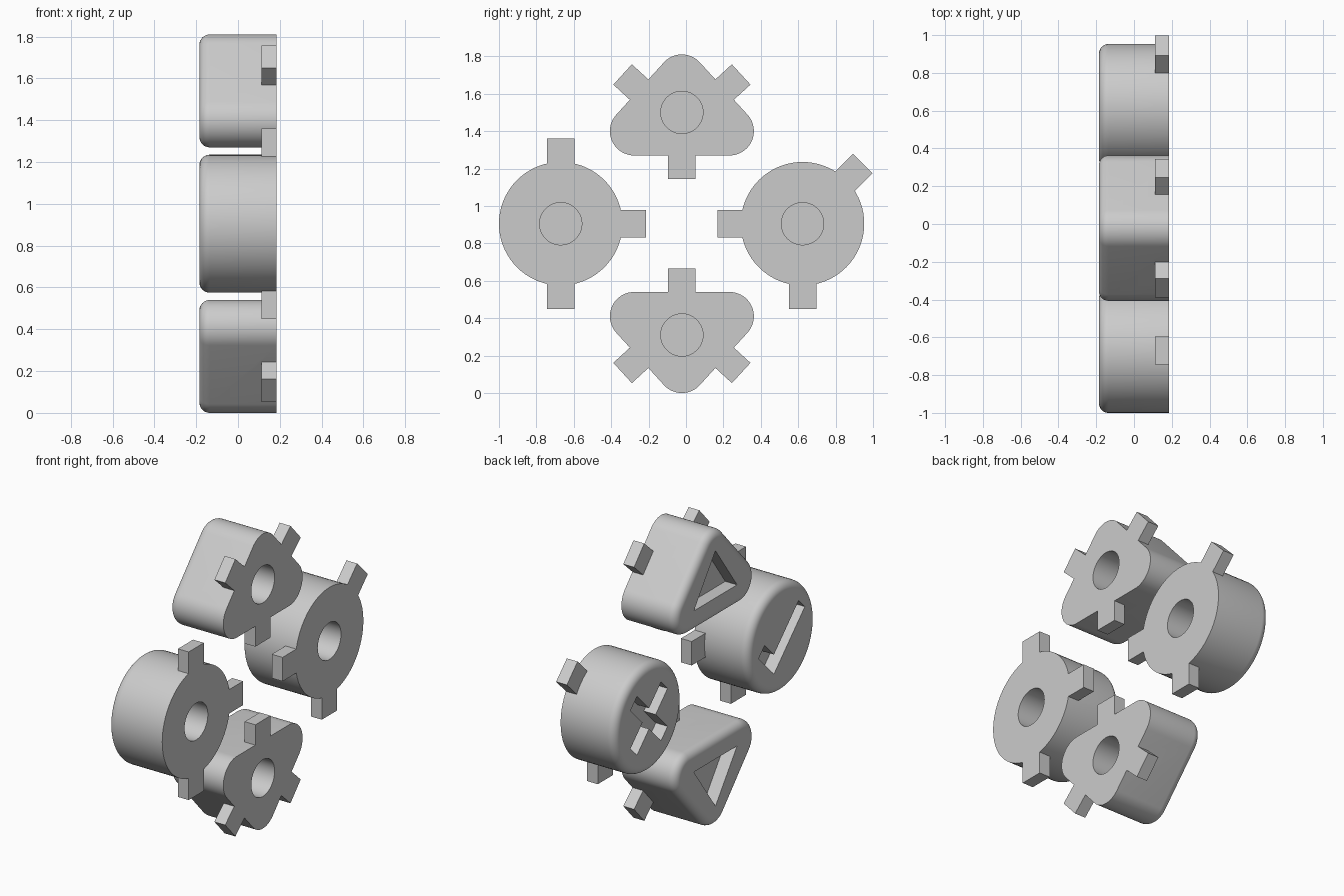
import bpy
import bmesh
from math import sin, cos, pi, atan2, radians

cube = bpy.data.objects.get("Cube")
if cube:
    bpy.data.objects.remove(cube, do_unlink=True)

BACK, FACE = 0.185, -0.185      # flat rear and engraved face, along x
BEVEL = 0.05
TAB_W, TAB_X = 0.147, 0.112
HOLE_R, HOLE_DEPTH = 0.113, 0.25
ENGRAVE = 0.08

grey = bpy.data.materials.new("plain grey")
grey.use_nodes = True
grey.diffuse_color = (0.6, 0.6, 0.6, 1)
grey.node_tree.nodes["Principled BSDF"].inputs["Base Color"].default_value = (0.6, 0.6, 0.6, 1)


def loft(name, rings, place):
    """Closed solid through rings of (x, outline) pairs."""
    cy, cz, flip = place
    bm = bmesh.new()
    loops = [[bm.verts.new((x, cy + y, cz + flip * z)) for y, z in ring] for x, ring in rings]
    for a, b in zip(loops, loops[1:]):
        for i in range(len(a)):
            j = (i + 1) % len(a)
            bm.faces.new((a[i], a[j], b[j], b[i]))
    bm.faces.new(loops[0])
    bm.faces.new(loops[-1])
    bmesh.ops.recalc_face_normals(bm, faces=bm.faces)
    mesh = bpy.data.meshes.new(name)
    bm.to_mesh(mesh)
    bm.free()
    mesh.materials.append(grey)
    obj = bpy.data.objects.new(name, mesh)
    bpy.context.collection.objects.link(obj)
    return obj


def rounded(centers, r, steps=20):
    """Counter-clockwise outline around circles of radius r."""
    n = len(centers)
    if n == 1:
        y, z = centers[0]
        return [(y + r * cos(2 * pi * i / 72), z + r * sin(2 * pi * i / 72)) for i in range(72)]
    normal = []
    for i in range(n):
        (y0, z0), (y1, z1) = centers[i], centers[(i + 1) % n]
        normal.append(atan2(z1 - z0, y1 - y0) - pi / 2)
    pts = []
    for i, (y, z) in enumerate(centers):
        start = normal[i - 1]
        sweep = (normal[i] - start) % (2 * pi)
        for k in range(steps + 1):
            a = start + sweep * k / steps
            pts.append((y + r * cos(a), z + r * sin(a)))
    return pts


def tab_outline(tip, degrees, length=0.22):
    """Rectangle running inward from its outer tip."""
    c, s = cos(radians(degrees)), sin(radians(degrees))
    w = TAB_W / 2
    return [(tip[0] + c * u - s * v, tip[1] + s * u + c * v)
            for u, v in ((0, -w), (0, w), (-length, w), (-length, -w))]


def combine(body, part, operation):
    part.hide_render = True
    mod = body.modifiers.new("combine", "BOOLEAN")
    mod.object, mod.operation, mod.solver = part, operation, "EXACT"
    bpy.context.view_layer.objects.active = body
    bpy.ops.object.modifier_apply(modifier=mod.name)
    bpy.data.objects.remove(part, do_unlink=True)


def button(name, place, centers, radius, tabs, symbol):
    # Body with a rounded rim on its engraved face
    rings = []
    for k in range(9):
        a = pi / 2 * k / 8
        rings.append((FACE + BEVEL * (1 - sin(a)), rounded(centers, radius - BEVEL * (1 - cos(a)))))
    rings = [(BACK, rounded(centers, radius))] + rings
    body = loft(name, rings, place)
    # Keying tabs
    for tip, degrees in tabs:
        o = tab_outline(tip, degrees)
        combine(body, loft("tab", [(TAB_X, o), (BACK, o)], place), "UNION")
    # Blind socket in the rear
    o = rounded([(0, 0)], HOLE_R)
    combine(body, loft("socket_cutter", [(BACK - HOLE_DEPTH, o), (BACK + 0.1, o)], place), "DIFFERENCE")
    # Engraved symbol
    combine(body, loft("symbol_cutter", [(FACE - 0.1, symbol), (FACE + ENGRAVE, symbol)], place), "DIFFERENCE")
    bpy.ops.object.select_all(action="DESELECT")
    body.select_set(True)
    bpy.context.view_layer.objects.active = body
    bpy.ops.object.shade_smooth_by_angle(angle=radians(30))


def radial(*angles):
    return [((0.455 * cos(radians(a)), 0.455 * sin(radians(a))), a) for a in angles]


# Symbols
triangle = [(0.21, -0.1), (0, 0.19), (-0.21, -0.1)]
check = [(0.08, -0.19), (-0.22, 0.11), (-0.16, 0.17), (0.08, -0.07), (0.17, 0.02), (0.23, -0.04)]
cross = []
for q in range(4):
    a = pi / 4 + q * pi / 2
    for u, v in ((0.045, -0.045), (0.21, -0.045), (0.21, 0.045)):
        cross.append((u * cos(a) - v * sin(a), u * sin(a) + v * cos(a)))

# Triangular buttons, the lower one upside down
corners = [(-0.255, -0.1), (0.255, -0.1), (0, 0.18)]
tri_tabs = [((0, -0.355), -90), ((0.317, 0.203), 42.5), ((-0.317, 0.203), 137.5)]
button("up_button", (-0.022, 1.5, 1), corners, 0.13, tri_tabs, triangle)
button("down_button", (-0.022, 0.31, -1), corners, 0.13, tri_tabs, triangle)

# Round buttons
button("confirm_button", (-0.67, 0.905, 1), [(0, 0)], 0.33, radial(0, 90, 270), check)
button("cancel_button", (0.623, 0.905, 1), [(0, 0)], 0.33, radial(45, 180, 270), cross)
